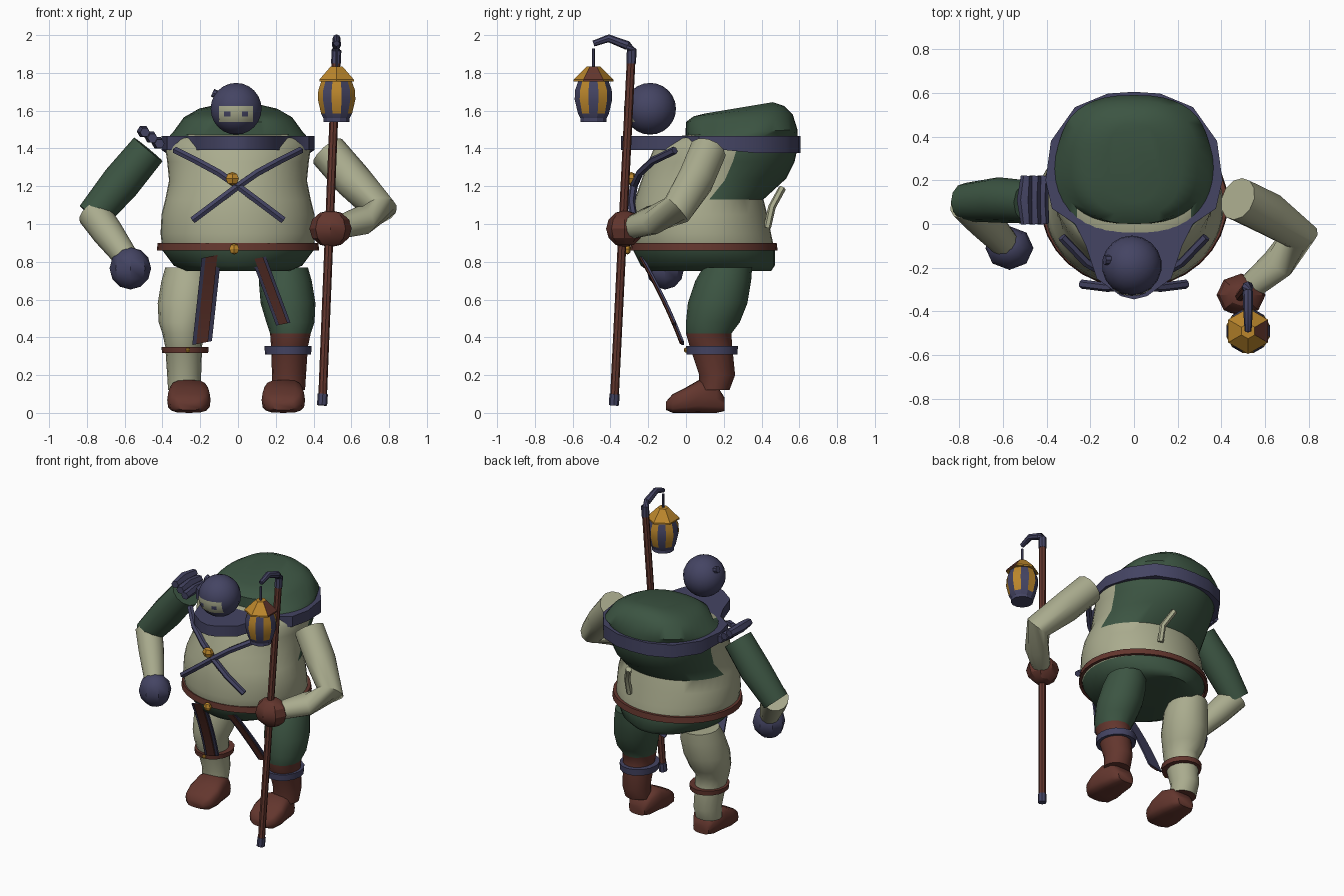
import bpy, bmesh, math
from mathutils import Vector

cube = bpy.data.objects.get("Cube")
if cube:
    bpy.data.objects.remove(cube)


def material(name, rgb):
    m = bpy.data.materials.new(name)
    m.use_nodes = True
    m.diffuse_color = (*rgb, 1)
    m.node_tree.nodes["Principled BSDF"].inputs["Base Color"].default_value = (*rgb, 1)
    return m


TAN = material("tan_cloth", (0.40, 0.41, 0.27))
GREEN = material("green_cloth", (0.045, 0.09, 0.055))
NAVY = material("navy_cloth", (0.058, 0.058, 0.125))
BROWN = material("brown_leather", (0.125, 0.037, 0.027))
GOLD = material("gold", (0.50, 0.24, 0.025))


def finish(name, bm, mats, rule=None, angle=40):
    """Turn a bmesh into a shaded object, colouring faces by an optional rule."""
    bmesh.ops.recalc_face_normals(bm, faces=bm.faces)
    if rule:
        for f in bm.faces:
            f.material_index = rule(f.calc_center_median())
    me = bpy.data.meshes.new(name)
    bm.to_mesh(me)
    bm.free()
    for m in mats:
        me.materials.append(m)
    ob = bpy.data.objects.new(name, me)
    bpy.context.collection.objects.link(ob)
    bpy.ops.object.select_all(action='DESELECT')
    ob.select_set(True)
    bpy.context.view_layer.objects.active = ob
    bpy.ops.object.shade_smooth_by_angle(angle=math.radians(angle))
    return ob


def loft(name, rings, mats, rule=None, angle=40, caps=True):
    bm = bmesh.new()
    loops = [[bm.verts.new(p) for p in r] for r in rings]
    n = len(loops[0])
    for a, b in zip(loops, loops[1:]):
        for i in range(n):
            j = (i + 1) % n
            bm.faces.new((a[i], a[j], b[j], b[i]))
    if caps:
        bm.faces.new(loops[0])
        bm.faces.new(loops[-1])
    return finish(name, bm, mats, rule, angle)


def circle(n, power=1.0, phase=0.0):
    out = []
    for i in range(n):
        t = 2 * math.pi * i / n + phase
        c, s = math.cos(t), math.sin(t)
        out.append((math.copysign(abs(c) ** power, c), math.copysign(abs(s) ** power, s)))
    return out


def tube(name, pts, radii, mat, sides=10, flat=1.0, side=None):
    """Sweep a circle (or squashed circle) along a path."""
    pts = [Vector(p) for p in pts]
    if not isinstance(radii, (list, tuple)):
        radii = [radii] * len(pts)
    rings = []
    for i, p in enumerate(pts):
        t = (pts[min(i + 1, len(pts) - 1)] - pts[max(i - 1, 0)]).normalized()
        ref = Vector(side) if side else (Vector((0, 1, 0)) if abs(t.y) < 0.8 else Vector((1, 0, 0)))
        u = (ref - t * ref.dot(t)).normalized()
        v = t.cross(u)
        ph = math.pi / 4 if sides == 4 else 0
        rings.append([p + radii[i] * (u * c + v * s * flat) for c, s in circle(sides, 1, ph)])
    return loft(name, rings, [mat])


def ball(name, loc, size, mat, seg=8, rows=6, angle=40):
    bm = bmesh.new()
    bmesh.ops.create_uvsphere(bm, u_segments=seg, v_segments=rows, radius=1)
    for v in bm.verts:
        v.co = Vector(loc) + Vector(size) * v.co
        v.co = Vector(v.co)
    return finish(name, bm, [mat], None, angle)


def ball_fix(name, loc, size, mat, seg=8, rows=6, angle=40):
    bm = bmesh.new()
    bmesh.ops.create_uvsphere(bm, u_segments=seg, v_segments=rows, radius=1)
    bmesh.ops.scale(bm, vec=size, verts=bm.verts)
    bmesh.ops.translate(bm, vec=loc, verts=bm.verts)
    return finish(name, bm, [mat], None, angle)


ball = ball_fix

# Torso: elliptical sections (front z, back z, front y, back y, half width)
sections = [(.75, .75, -.20, .45, .27), (.78, .78, -.24, .47, .34), (.86, .86, -.28, .47, .40),
            (.95, .95, -.29, .45, .41), (1.05, 1.05, -.28, .43, .405), (1.13, 1.13, -.27, .41, .385),
            (1.22, 1.24, -.24, .53, .365), (1.33, 1.33, -.20, .575, .375), (1.40, 1.40, -.17, .59, .385),
            (1.455, 1.46, -.12, .59, .37), (1.47, 1.50, 0, .59, .345), (1.54, 1.58, 0, .565, .29),
            (1.57, 1.625, .04, .52, .22), (1.585, 1.645, .10, .46, .12)]
rings = []
for zf, zb, yf, yb, rx in sections:
    pw = 0.8 if zf > 1.46 else 1.0
    rings.append([(rx * c, (yf + yb) / 2 + (yb - yf) / 2 * s, zf + (zb - zf) * (s + 1) / 2)
                  for c, s in circle(40, pw)])


def torso_rule(p):
    if p.z < .86 or p.z > 1.465:
        return 1
    return int(p.z > 1.13 and p.y > .13 + .6 * (p.z - 1.12))


loft("torso", rings, [TAN, GREEN], torso_rule, 50)

# Belt and its buckle
loft("belt", [[(r * c, .095 + (r - .04) * s, z) for c, s in circle(32)]
              for z, r in ((.86, .41), (.86, .43), (.90, .425), (.90, .40))], [BROWN], caps=False)
ball("belt_buckle", (-.02, -.31, .868), (.03, .02, .03), GOLD, 6, 4, 20)

# Shawl band: wraps the hump and comes to a point in front
half = [(0, -.345), (.06, -.33), (.17, -.25), (.22, -.1), (.27, 0), (.375, .07), (.405, .2),
        (.38, .38), (.27, .535), (.12, .597), (0, .605)]
plan = half + [(-x, y) for x, y in half[-2:0:-1]]
loft("shawl_band", [[(x, y, (1.375 if y > .3 else 1.392) if low else 1.465) for x, y in plan]
                    for low in (1, 0)], [NAVY])

# Knot and tails on the right shoulder
for i, (x, z) in enumerate(((-.415, 1.425), (-.452, 1.455), (-.492, 1.485))):
    tube(f"shawl_knot_{i + 1}", [(x, .0, z), (x - .01, .11, z + .005), (x, .22, z)],
         [.026, .034, .026], NAVY, 6)

# Head with face opening, eyes and side stud
HC, HR = Vector((-.01, -.19, 1.61)), .137
ball("head", HC, (HR, HR, HR), NAVY, 18, 12)


def face_patch(name, x0, x1, z0, z1, lift, mat):
    bm = bmesh.new()
    n = 6
    g = []
    for j in range(n + 1):
        row = []
        for i in range(n + 1):
            x, z = x0 + (x1 - x0) * i / n, z0 + (z1 - z0) * j / n
            row.append(bm.verts.new((HC.x + x, HC.y - math.sqrt((HR + lift) ** 2 - x * x - z * z), HC.z + z)))
        g.append(row)
    for j in range(n):
        for i in range(n):
            bm.faces.new((g[j][i], g[j][i + 1], g[j + 1][i + 1], g[j + 1][i]))
    finish(name, bm, [mat])


face_patch("face", -.09, .09, -.07, .015, .002, TAN)
for s, label in ((-1, "right"), (1, "left")):
    face_patch(label + "_eye", s * .047 - .016, s * .047 + .016, -.04, -.014, .005, NAVY)
tube("head_stud", [(-.10, -.165, 1.68), (-.135, -.165, 1.695)], .022, NAVY, 8)

# Crossed chest straps with a clasp
for s, label in ((-1, "right"), (1, "left")):
    tube(label + "_chest_strap", [(s * .33, -.06, 1.39), (s * .22, -.175, 1.335), (s * .1, -.245, 1.27),
                                  (0, -.277, 1.2), (-s * .12, -.29, 1.11), (-s * .24, -.275, 1.02)],
         .021, NAVY, 6)
ball("clasp", (-.03, -.29, 1.24), (.04, .03, .036), GOLD, 6, 4, 20)

# Hanging sashes, with a brown panel down the middle
for label, top, bottom, w in (("right", (-.14, .83), (-.19, .37), .052), ("left", (.11, .82), (.24, .47), .038)):
    for part, hw, off, mat in (("sash", w, 0, NAVY), ("sash_panel", w * .6, -.008, BROWN)):
        strip = []
        for k in range(7):
            t = k / 6
            z = top[1] + (bottom[1] - top[1]) * t
            x = top[0] + (bottom[0] - top[0]) * t
            q = (.84 - z) / .48
            y = -.25 + .28 * q - .05 * q * q + off
            strip.append([(x - hw, y, z - hw * .2), (x + hw, y, z + hw * .2),
                          (x + hw, y + .012, z + hw * .2), (x - hw, y + .012, z - hw * .2)])
        loft(f"{label}_{part}", strip, [mat], None, 30)

# Legs, boots and leg bands
leg = [(.77, .13, .37, .09, .35), (.70, .11, .39, .05, .345), (.58, .12, .41, .01, .325),
       (.48, .15, .405, 0, .285), (.42, .17, .385, 0, .24), (.35, .175, .37, .02, .245),
       (.20, .18, .36, .07, .26), (.12, .18, .355, .07, .23)]
foot = [(-.105, .015, .06, .06), (-.07, 0, .10, .10), (0, 0, .135, .115), (.07, 0, .175, .105),
        (.16, 0, .15, .09), (.205, .01, .08, .06)]
for s, label, cloth, cuff, band in ((-1, "right", TAN, .13, BROWN), (1, "left", GREEN, .42, NAVY)):
    shift = .015 if s < 0 else 0
    loft(label + "_leg", [[(s * ((a + b) / 2 + shift + (b - a) / 2 * c), (y0 + y1) / 2 + (y1 - y0) / 2 * n, z)
                           for c, n in circle(16)] for z, a, b, y0, y1 in leg],
         [cloth, BROWN], lambda p, k=cuff: int(p.z < k), 50)
    loft(label + "_boot", [[(s * .25 - .01 + hw * c, y, (lo + hi) / 2 + (hi - lo) / 2 * n)
                            for c, n in circle(16, .6)] for y, lo, hi, hw in foot], [BROWN], None, 50)
    h = .022 if s > 0 else .016
    loft(label + "_leg_band", [[(s * (.265 + shift) + r * c, .138 + (r + .012) * n, .332 + dz)
                                for c, n in circle(16)]
                               for r, dz in ((.1, -h), (.122, -h), (.125, h), (.1, h))], [band])
ball("leg_band_stud", (-.265, -.0, .332), (.014, .012, .014), GOLD, 6, 4, 20)

# Right arm, hanging
tube("right_upper_arm", [(-.475, .10, 1.395), (-.62, .11, 1.22), (-.77, .10, 1.04)], [.098, .104, .088], GREEN, 12)
tube("right_forearm", [(-.765, .10, 1.06), (-.69, .02, .955), (-.59, -.09, .82)], [.088, .083, .065], TAN, 12)
ball("right_hand", (-.57, -.11, .765), (.11, .10, .112), NAVY, 8, 6)

# Left arm, holding the staff
tube("left_arm", [(.475, .115, 1.385), (.61, .05, 1.23), (.755, -.05, 1.075), (.66, -.18, 1.02), (.53, -.29, .98)],
     [.10, .10, .088, .078, .06], TAN, 12)
ball("left_hand", (.49, -.325, .975), (.112, .098, .098), BROWN, 8, 6, 30)

# Peg on the back
tube("back_peg", [(.14, .43, .98), (.14, .455, 1.09), (.09, .51, 1.19)], .02, TAN, 6)

# Staff with tip, hook and wire
tube("staff", [(.447, -.38, .06), (.52, -.29, 1.88)], .023, BROWN, 8)
tube("staff_tip", [(.445, -.382, .04), (.449, -.378, .10)], .027, NAVY, 8)
tube("staff_hook", [(.519, -.29, 1.85), (.521, -.288, 1.92), (.521, -.31, 1.945), (.522, -.41, 1.983),
                    (.522, -.49, 1.955)], [.026, .026, .024, .021, .016], NAVY, 8)
tube("lantern_wire", [(.522, -.49, 1.93), (.522, -.49, 1.82)], .008, NAVY, 6)

# Lantern: barrel body with alternating glass and bars, hexagonal roof
LX, LY = .522, -.49


def lantern_rule(p):
    if not 1.585 < p.z < 1.74:
        return 0
    return int(round(math.degrees(math.atan2(p.y - LY, p.x - LX)) / 30)) % 2


turn = math.pi / 12
loft("lantern_body", [[(LX + r * c, LY + r * s, z) for c, s in circle(12, 1, turn)]
                      for r, z in ((.072, 1.54), (.072, 1.56), (.085, 1.585), (.103, 1.66),
                                   (.10, 1.71), (.08, 1.765))], [NAVY, GOLD], lantern_rule, 20)
loft("lantern_roof", [[(LX + r * c, LY + r * s, z) for c, s in circle(6, 1, math.pi / 6)]
                      for r, z in ((.105, 1.755), (.105, 1.765), (.05, 1.82), (.035, 1.835))],
     [GOLD, BROWN], lambda p: int(p.x > LX + .02 and abs(p.y - LY) < .02), 20)
